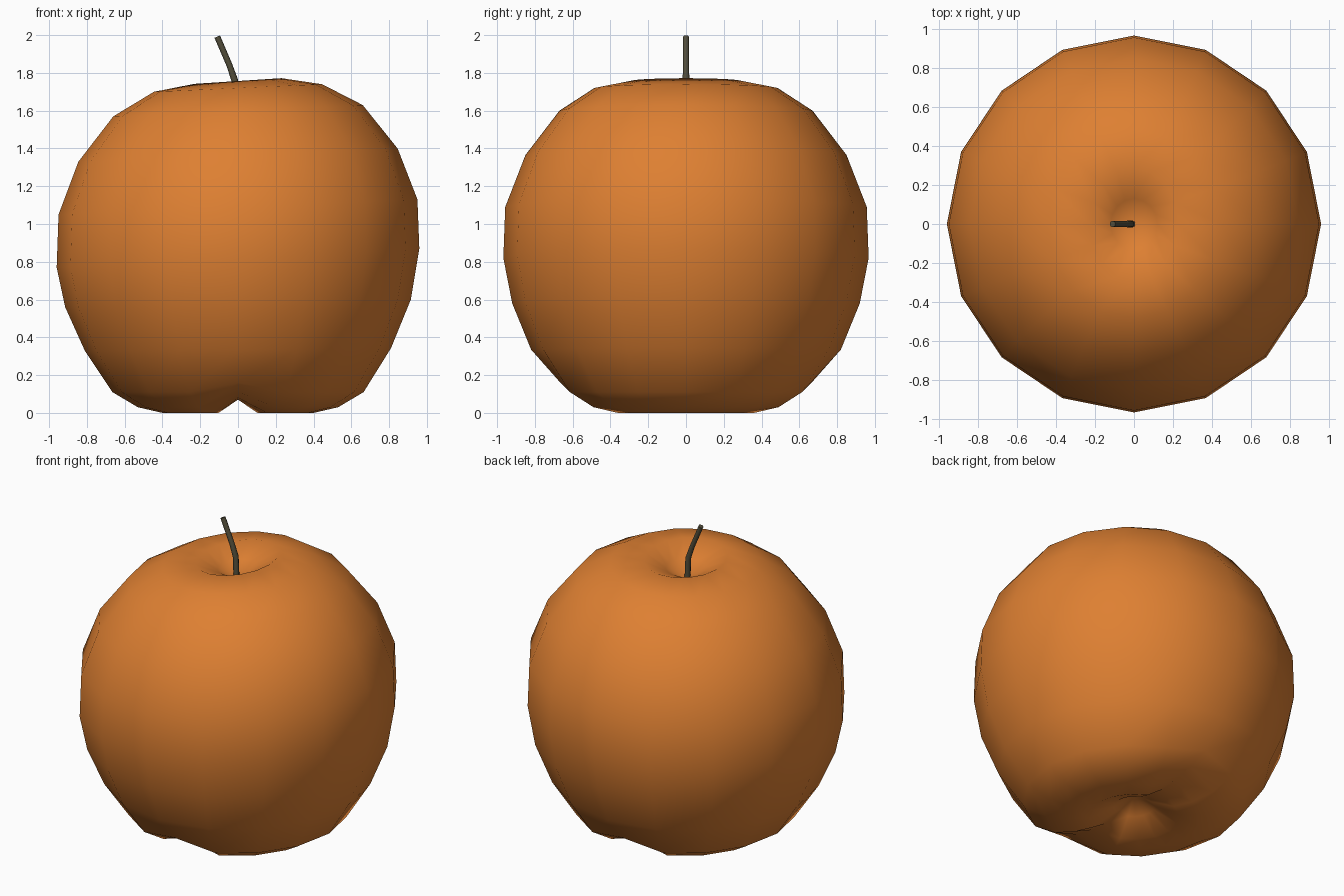
import bpy, bmesh, math
from mathutils import Vector

if "Cube" in bpy.data.objects:
    bpy.data.objects.remove(bpy.data.objects["Cube"])


def material(name, rgb):
    m = bpy.data.materials.new(name)
    m.diffuse_color = (*rgb, 1.0)
    m.use_nodes = True
    m.node_tree.nodes["Principled BSDF"].inputs["Base Color"].default_value = m.diffuse_color
    return m


def loft(name, rings, start, end, mat):
    """Skin a list of vertex rings, closing both ends with a fan to a point."""
    bm = bmesh.new()
    loops = [[bm.verts.new(p) for p in ring] for ring in rings]
    n = len(loops[0])
    for a, b in zip(loops, loops[1:]):
        for i in range(n):
            j = (i + 1) % n
            bm.faces.new((a[i], a[j], b[j], b[i]))
    for loop, tip in ((loops[0], start), (loops[-1], end)):
        v = bm.verts.new(tip)
        for i in range(n):
            bm.faces.new((loop[i], loop[(i + 1) % n], v))
    bmesh.ops.recalc_face_normals(bm, faces=bm.faces)
    for f in bm.faces:
        f.smooth = True
    me = bpy.data.meshes.new(name)
    bm.to_mesh(me)
    bm.free()
    me.materials.append(mat)
    ob = bpy.data.objects.new(name, me)
    bpy.context.collection.objects.link(ob)
    return ob


orange = material("orange skin", (0.73, 0.215, 0.032))
brown = material("dark stem", (0.085, 0.075, 0.043))

# Fruit body: x radius, y radius, height, sideways tilt, height of the notch at front and back
profile = [
    (0.12, 0.12, 0.07, 0.0, 0.03),
    (0.27, 0.27, 0.0, 0.0, 0.07),
    (0.40, 0.39, 0.0, 0.0, 0.08),
    (0.53, 0.53, 0.03, 0.0, 0.08),
    (0.665, 0.665, 0.11, 0.0, 0.05),
    (0.81, 0.82, 0.335, 0.008, 0.0),
    (0.915, 0.92, 0.58, 0.02, 0.0),
    (0.96, 0.967, 0.82, 0.05, 0.0),
    (0.95, 0.957, 1.09, 0.04, 0.0),
    (0.845, 0.85, 1.365, 0.035, 0.0),
    (0.66, 0.67, 1.60, 0.03, 0.0),
    (0.445, 0.485, 1.72, 0.02, 0.0),
    (0.23, 0.29, 1.757, 0.015, 0.0),
    (0.12, 0.13, 1.69, 0.008, 0.0),
]
SIDES = 16
rings = []
for rx, ry, z, tilt, notch in profile:
    ring = []
    for i in range(SIDES):
        a = math.tau * i / SIDES
        lift = notch if i in (SIDES // 4, 3 * SIDES // 4) else 0.0
        ring.append((rx * math.cos(a), ry * math.sin(a), z + tilt * math.cos(a) + lift))
    rings.append(ring)
loft("fruit_body", rings, (0, 0, 0.16), (0, 0, 1.62), orange)

# Bent stem: x, height, radius
path = [(-0.01, 1.60, 0.018), (-0.017, 1.76, 0.018), (-0.045, 1.84, 0.016), (-0.11, 1.992, 0.016)]
stem = []
for k, (x, z, r) in enumerate(path):
    p, q = path[max(k - 1, 0)], path[min(k + 1, len(path) - 1)]
    d = Vector((q[0] - p[0], 0, q[1] - p[1])).normalized()
    side = Vector((d.z, 0, -d.x))
    stem.append([Vector((x, 0, z)) + r * (side * math.cos(t) + Vector((0, 1, 0)) * math.sin(t))
                 for t in (math.tau * i / 8 for i in range(8))])
ob = loft("stem", stem, (-0.01, 0, 1.60), (-0.11, 0, 1.992), brown)
bpy.context.view_layer.objects.active = ob
ob.select_set(True)
bpy.ops.object.shade_smooth_by_angle(angle=math.radians(50))
